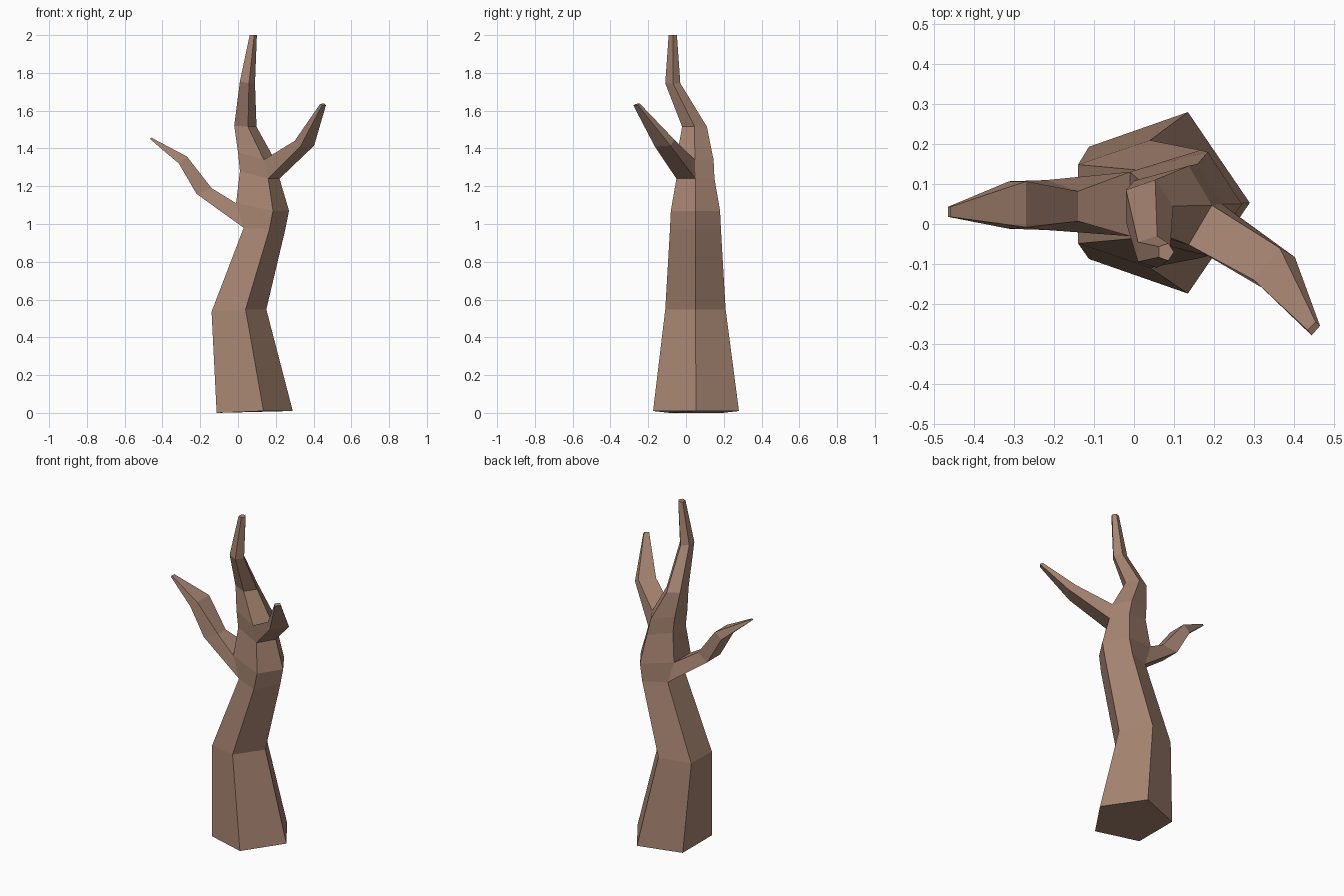
import bpy, bmesh, math

if "Cube" in bpy.data.objects:
    bpy.data.objects.remove(bpy.data.objects["Cube"])

bark = bpy.data.materials.new("brown bark")
bark.diffuse_color = (0.38, 0.23, 0.165, 1)
bark.use_nodes = True
bark.node_tree.nodes["Principled BSDF"].inputs["Base Color"].default_value = bark.diffuse_color

bm = bmesh.new()


def bridge(a, b, skip=-1):
    """Quads between two rings of vertices, leaving one side open if asked."""
    n = len(a)
    for i in range(n):
        if i != skip:
            j = (i + 1) % n
            bm.faces.new((a[i], a[j], b[j], b[i]))


def branch(base, rings):
    """Continue a trunk opening through a list of four-point rings."""
    prev = base
    for pts in rings:
        ring = [bm.verts.new(p) for p in pts]
        bridge(prev, ring)
        prev = ring
    bm.faces.new(prev)


# Trunk: pentagon rings (x right, x middle, x left, y centre, y radius, z right, z left)
trunk = [
    (0.29, 0.135, -0.113, 0.053, 0.239, 0.01, 0.0),
    (0.15, 0.04, -0.14, 0.05, 0.168, 0.548, 0.535),
    (0.25, 0.166, 0.03, 0.05, 0.142, 0.97, 0.98),
    (0.27, 0.185, -0.01, 0.05, 0.137, 1.07, 1.11),
    (0.22, 0.16, 0.01, 0.05, 0.106, 1.24, 1.28),
    (0.195, 0.137, 0.0, 0.047, 0.104, 1.34, 1.38),
    (0.098, 0.053, -0.02, 0.045, 0.069, 1.515, 1.52),
    (0.09, 0.058, 0.01, -0.07, 0.042, 1.745, 1.755),
    (0.10, 0.086, 0.062, -0.07, 0.023, 2.0, 2.0),
]
rings = []
for xr, xm, xl, cy, ry, zr, zl in trunk:
    ring = []
    for i, x in enumerate((xr, xm, xl, xl, xm)):
        z = zl if i in (2, 3) else zr
        ring.append(bm.verts.new((x, cy + ry * math.sin(math.tau * i / 5), z)))
    rings.append(ring)
openings = {2: 2, 4: 4}  # ring index -> side where a branch leaves
for k in range(len(rings) - 1):
    bridge(rings[k], rings[k + 1], openings.get(k, -1))
bm.faces.new(rings[0][::-1])
bm.faces.new(rings[-1])

# Left branch: (lower x, z, y min, y max, upper x, z, y min, y max)
left = [
    (-0.22, 1.16, -0.015, 0.11, -0.14, 1.19, 0.007, 0.082),
    (-0.313, 1.32, -0.012, 0.107, -0.27, 1.357, -0.008, 0.107),
    (-0.466, 1.45, 0.018, 0.043, -0.46, 1.458, 0.018, 0.043),
]
branch([rings[2][2], rings[2][3], rings[3][3], rings[3][2]],
       [[(a, d, b), (a, c, b), (e, g, f), (e, h, f)]
        for a, b, c, d, e, f, g, h in left])

# Right front branch: lower front, lower back, upper back, upper front
branch([rings[4][4], rings[4][0], rings[5][0], rings[5][4]], [
    [(0.33, -0.165, 1.41), (0.403, -0.083, 1.415),
     (0.365, -0.06, 1.445), (0.30, -0.14, 1.44)],
    [(0.445, -0.279, 1.628), (0.466, -0.255, 1.63),
     (0.455, -0.245, 1.638), (0.435, -0.266, 1.636)],
])

bmesh.ops.recalc_face_normals(bm, faces=bm.faces)
mesh = bpy.data.meshes.new("bare_tree")
bm.to_mesh(mesh)
bm.free()
mesh.materials.append(bark)
tree = bpy.data.objects.new("bare_tree", mesh)
bpy.context.collection.objects.link(tree)
